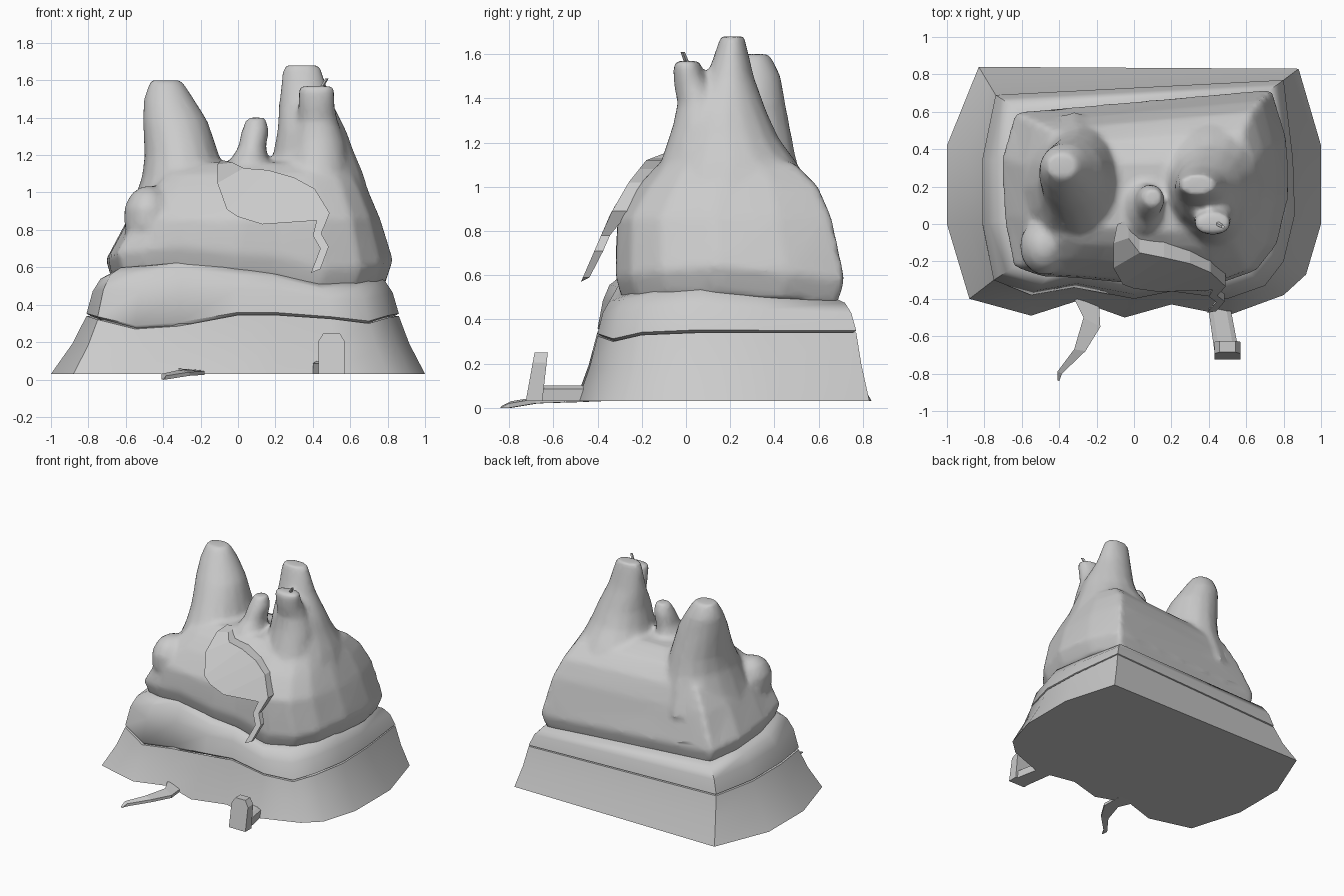
import bpy, bmesh, math

if "Cube" in bpy.data.objects:
    bpy.data.objects.remove(bpy.data.objects["Cube"])

# ---------- helpers ----------
def loft(bm, rings):
    """Skin equal-length point rings and cap both ends."""
    vs = [[bm.verts.new(p) for p in r] for r in rings]
    n = len(vs[0])
    for a, b in zip(vs, vs[1:]):
        for i in range(n):
            j = (i + 1) % n
            bm.faces.new((a[i], a[j], b[j], b[i]))
    bm.faces.new(vs[0][::-1])
    bm.faces.new(vs[-1])

def make(name, *lofts, smooth=None):
    bm = bmesh.new()
    for rings in lofts:
        loft(bm, rings)
    bmesh.ops.recalc_face_normals(bm, faces=bm.faces)
    me = bpy.data.meshes.new(name)
    bm.to_mesh(me)
    bm.free()
    ob = bpy.data.objects.new(name, me)
    bpy.context.collection.objects.link(ob)
    if smooth:
        bpy.ops.object.select_all(action='DESELECT')
        ob.select_set(True)
        bpy.context.view_layer.objects.active = ob
        bpy.ops.object.shade_smooth_by_angle(angle=math.radians(smooth))
    return ob

def ellipses(rows, n=16):
    """Rows of (x, y, z, rx, ry)."""
    return [[(x + rx * math.cos(math.tau * i / n), y + ry * math.sin(math.tau * i / n), z)
             for i in range(n)] for x, y, z, rx, ry in rows]

def scaled(outline, s, zs):
    return [(0.02 + (x - 0.02) * s, 0.2 + (y - 0.2) * s, z) for (x, y), z in zip(outline, zs)]

def fit(outline, z, x0, x1, y0, y1):
    """Remap an outline to a bounding box at height z."""
    xs, ys = [p[0] for p in outline], [p[1] for p in outline]
    f = lambda v, a, b, c, d: c + (v - a) / (b - a) * (d - c)
    return [(f(x, min(xs), max(xs), x0, x1), f(y, min(ys), max(ys), y0, y1), z) for x, y in outline]

# ---------- outlines ----------
foot = [(-.83, .84), (-1, .42), (-1, 0), (-.88, -.4), (-.55, -.49), (-.3, -.41), (-.05, -.5),
        (.2, -.43), (.5, -.49), (.8, -.38), (.92, -.27), (1, 0), (1, .42), (.88, .83)]
ledge = [(-.74, .69), (-.81, .35), (-.81, 0), (-.75, -.3), (-.55, -.38), (-.32, -.34), (0, -.4),
         (.2, -.36), (.5, -.4), (.7, -.33), (.8, -.2), (.86, .05), (.85, .35), (.8, .77)]
ledge_z = [.34, .34, .34, .32, .27, .285, .345, .345, .325, .3, .33, .34, .34, .34]
top_z = [.52, .55, .56, .59, .6, .62, .58, .57, .5, .51, .53, .55, .52, .49]
hill = [(-.63, .59), (-.70, .35), (-.69, .05), (-.64, -.22), (-.5, -.27), (-.3, -.28), (0, -.31),
        (.2, -.3), (.45, -.31), (.65, -.24), (.76, -.1), (.82, .15), (.81, .45), (.73, .71)]

# ---------- lower skirt ----------
mid = [((a[0] * .4 + b[0] * .6), (a[1] * .4 + b[1] * .6), .03 + (z - .03) * .52)
       for a, b, z in zip(foot, ledge, ledge_z)]
make("lower_skirt", [[(x, y, .03) for x, y in foot], mid, scaled(ledge, 1, ledge_z)], smooth=45)

# ---------- middle tier ----------
up = lambda t: [a + (b - a) * t for a, b in zip(ledge_z, top_z)]
make("middle_tier", [scaled(ledge, .975, up(0)), scaled(ledge, 1.0, up(.06)),
                     scaled(ledge, .96, up(.6)), scaled(ledge, .91, up(.9)),
                     scaled(ledge, .84, up(1.03))], smooth=45)

# ---------- upper mound, fused from body, peaks, spout, nub and bulge ----------
body = [[(x * .96, .2 + (y - .2) * .95, z - .03) for (x, y), z in zip(hill, top_z)],
        [(x * 1.01, .2 + (y - .2) * 1.02, z + .09) for (x, y), z in zip(hill, top_z)],
        fit(hill, .86, -.59, .76, -.31, .66),
        fit(hill, 1.0, -.5, .70, -.22, .60),
        fit(hill, 1.1, -.42, .65, -.13, .5),
        fit(hill, 1.16, -.25, .58, -.04, .36)]
left_peak = ellipses([(-.32, .18, .8, .29, .42), (-.29, .21, 1.08, .225, .3), (-.30, .235, 1.2, .2, .25),
                      (-.335, .27, 1.38, .175, .18), (-.37, .3, 1.5, .135, .13),
                      (-.385, .31, 1.6, .085, .07)])
right_peak = ellipses([(.4, .2, .9, .33, .4), (.41, .2, 1.1, .26, .31), (.405, .19, 1.22, .215, .23),
                       (.395, .18, 1.33, .185, .19), (.36, .2, 1.49, .14, .11), (.34, .21, 1.68, .1, .055)])
spout = ellipses([(.43, .06, 1.1, .17, .18), (.43, .07, 1.28, .14, .13), (.425, .06, 1.38, .11, .1),
                  (.42, .03, 1.45, .1, .085), (.42, .005, 1.53, .1, .065), (.42, .005, 1.57, .1, .06)])
nub = ellipses([(.05, .08, 1.05, .15, .2), (.06, .09, 1.18, .1, .13), (.075, .11, 1.24, .075, .1),
                (.09, .13, 1.32, .075, .085), (.1, .14, 1.4, .055, .05)])
bulge = ellipses([(-.48, -.12, .87 + .17 * math.sin(a), .135 * math.cos(a), .16 * math.cos(a))
                  for a in (-1.3, -.8, -.3, .3, .8, 1.3)])
mound = make("upper_mound", body, left_peak, right_peak, spout, nub, bulge)
m = mound.modifiers.new("fuse", 'REMESH')
m.mode, m.voxel_size, m.use_smooth_shade = 'VOXEL', .02, True
m = mound.modifiers.new("soften", 'SMOOTH')
m.factor, m.iterations = .5, 7
m = mound.modifiers.new("simplify", 'DECIMATE')
m.ratio = .25

# ---------- stick in the spout ----------
make("spout_stick", ellipses([(.42, .02, 1.53, .012, .012), (.45, 0, 1.57, .012, .012),
                              (.475, -.015, 1.61, .01, .01)], 5))

# ---------- hanging slab with drip: pairs of edge points (x, z) in front view ----------
prof = [(.57, -.475), (.87, -.345), (1.0, -.275), (1.12, -.18), (1.17, -.05)]
def slab_y(z):
    for (a, ya), (b, yb) in zip(prof, prof[1:]):
        if z <= b:
            return ya + (z - a) / (b - a) * (yb - ya)
    return prof[-1][1]
pairs = [(-.11, 1.15, -.03, 1.16, .1), (-.11, 1.05, .03, 1.13, .1), (-.06, .91, .16, 1.12, .1),
         (.0, .87, .3, 1.08, .08), (.13, .83, .41, 1.02, .08), (.42, .85, .49, .89, .08),
         (.40, .77, .445, .78, .04), (.44, .7, .485, .71, .04), (.39, .57, .44, .59, .03)]
make("hanging_slab", [[(x0, slab_y(z0), z0), (x1, slab_y(z1), z1),
                       (x1, slab_y(z1) + t, z1), (x0 + .02, slab_y(z0) + t, z0 + .025)]
                      for x0, z0, x1, z1, t in pairs])

# ---------- flat root at front left: left point, right point, top height ----------
root = [(-.33, -.38, -.19, -.38, .06), (-.27, -.5, -.18, -.55, .055),
        (-.32, -.67, -.26, -.68, .05), (-.41, -.79, -.385, -.8, .03), (-.41, -.835, -.4, -.84, .008)]
make("front_root", [[(a, b, max(0, h - .03)), (c, d, max(0, h - .03)), (c, d, h - .01), (a, b, h)]
                    for a, b, c, d, h in root])

# ---------- bent foot at front right: arm then rounded upright ----------
arch = lambda w, h: [(-w, 0), (w, 0), (w, h * .8), (w * .6, h), (-w * .6, h), (-w, h * .8)]
make("foot_arm", [[(cx + u, y, .03 + v) for u, v in arch(w, .07)]
                  for cx, y, w in ((.45, -.38, .05), (.46, -.47, .06), (.495, -.68, .065))])
make("foot_upright", [[(.5 + u, y + k * v / .22, .03 + v) for u, v in arch(.07, .22)]
                      for y, k in ((-.725, .04), (-.65, .025))])
